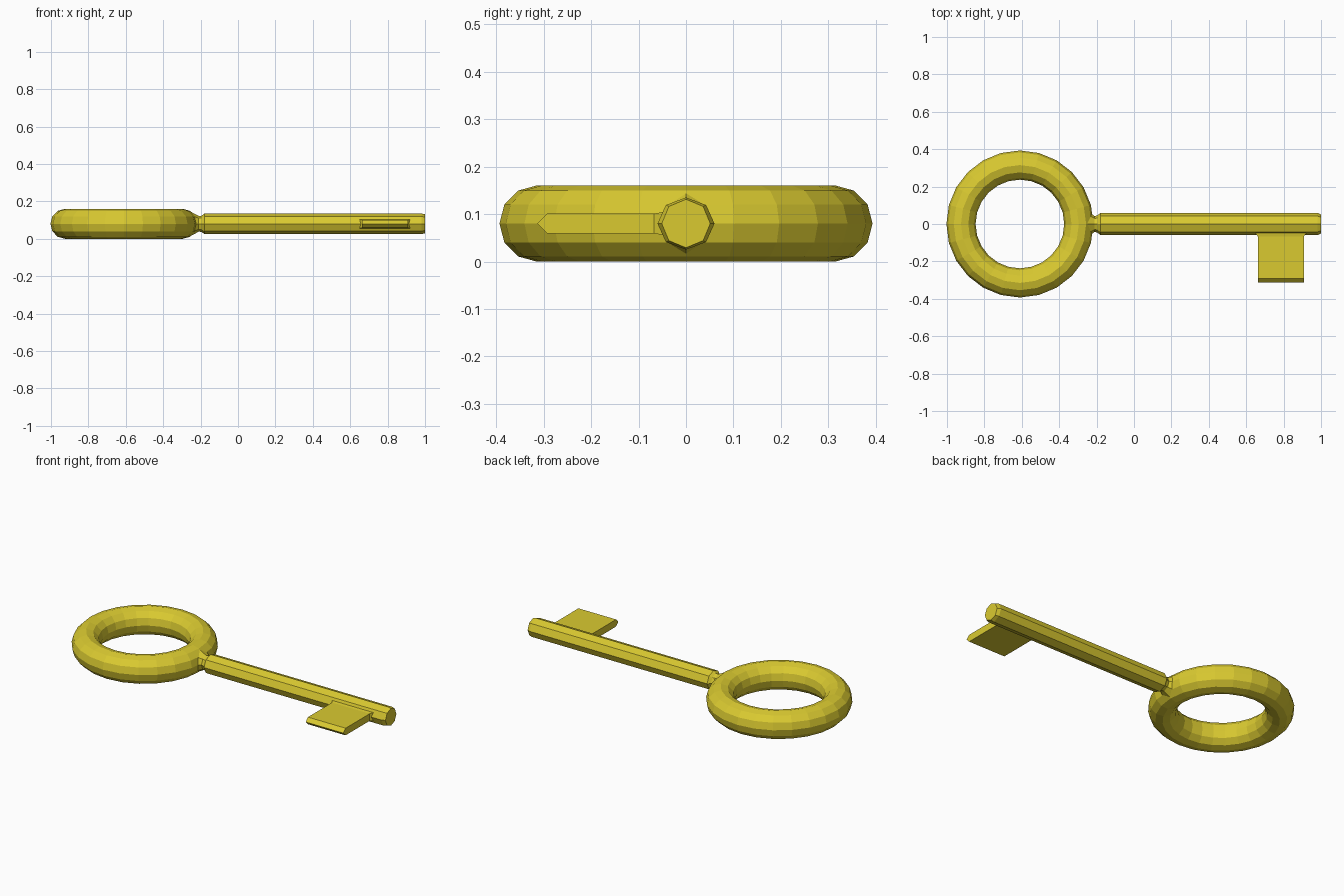
import bpy, bmesh, math
from mathutils import Vector

cube = bpy.data.objects.get("Cube")
if cube:
    bpy.data.objects.remove(cube)

MID = 0.08  # height of the key's centre plane

brass = bpy.data.materials.new("yellow brass")
brass.use_nodes = True
brass.diffuse_color = (0.70, 0.59, 0.03, 1)
brass.node_tree.nodes["Principled BSDF"].inputs["Base Color"].default_value = brass.diffuse_color


def loft(name, rings, closed=False):
    """Skin a sequence of equally sized point rings, capping open ends."""
    bm = bmesh.new()
    loops = [[bm.verts.new(p) for p in ring] for ring in rings]
    n = len(loops[0])
    pairs = list(zip(loops, loops[1:]))
    if closed:
        pairs.append((loops[-1], loops[0]))
    else:
        bm.faces.new(loops[0])
        bm.faces.new(loops[-1])
    for a, b in pairs:
        for i in range(n):
            j = (i + 1) % n
            bm.faces.new((a[i], a[j], b[j], b[i]))
    bmesh.ops.remove_doubles(bm, verts=bm.verts, dist=0.0001)
    bmesh.ops.recalc_face_normals(bm, faces=bm.faces)
    mesh = bpy.data.meshes.new(name)
    bm.to_mesh(mesh)
    bm.free()
    mesh.materials.append(brass)
    obj = bpy.data.objects.new(name, mesh)
    bpy.context.collection.objects.link(obj)
    return obj


def circle(count):
    return [(math.cos(math.tau * i / count), math.sin(math.tau * i / count)) for i in range(count)]


def octagon(x, ry, rz):
    return [Vector((x, ry * c, MID + rz * s)) for c, s in circle(8)]


def rectangle(y, x0, x1, half):
    return [Vector((x, y, MID + z)) for x, z in ((x0, -half), (x1, -half), (x1, half), (x0, half))]


# Round bow, a faceted ring
loft("bow_ring", [[Vector((-0.61 + (0.315 + 0.078 * u) * c, (0.315 + 0.078 * u) * s, MID + 0.08 * v))
                   for u, v in circle(12)] for c, s in circle(24)], closed=True)

# Shaft with chamfered ends, narrowing to a neck that flares into the bow
loft("shaft", [octagon(x, ry, rz) for x, ry, rz in (
    (-0.29, 0.11, 0.07), (-0.255, 0.075, 0.066), (-0.21, 0.042, 0.042), (-0.195, 0.046, 0.043),
    (-0.18, 0.06, 0.055), (0.98, 0.06, 0.055), (1.0, 0.051, 0.051))])

# Flat bit with a flared root and a sharpened edge
loft("bit", [rectangle(*r) for r in (
    (-0.03, 0.645, 0.925, 0.026), (-0.05, 0.65, 0.92, 0.024), (-0.067, 0.662, 0.908, 0.021),
    (-0.292, 0.662, 0.908, 0.021), (-0.313, 0.662, 0.908, 0.0))])
